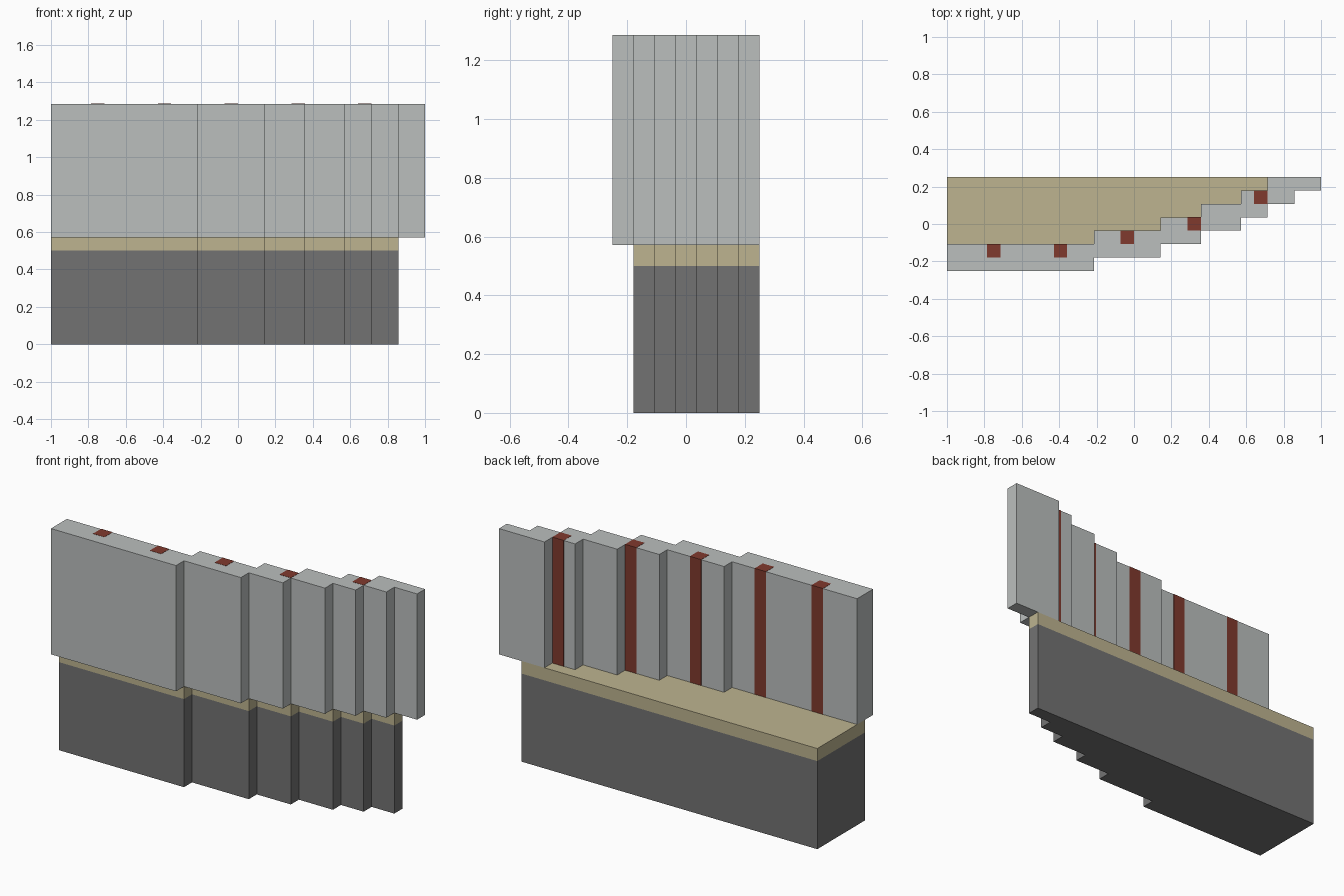
import bpy
import bmesh

cube = bpy.data.objects.get("Cube")
if cube:
    bpy.data.objects.remove(cube, do_unlink=True)

U = 1 / 14                          # grid unit shared by every part
STEPS = [11, 16, 19, 22, 24, 26]    # x of each step, counted from the right end
LENGTH, BACK = 28, 7


def material(name, rgb):
    mat = bpy.data.materials.new(name)
    mat.use_nodes = True
    color = (*rgb, 1)
    mat.diffuse_color = color
    bsdf = next(n for n in mat.node_tree.nodes if n.type == "BSDF_PRINCIPLED")
    bsdf.inputs["Base Color"].default_value = color
    bsdf.inputs["Roughness"].default_value = 0.9
    return mat


def prism(name, outline, z0, z1, mat):
    """Extrude a plan outline, given in grid units, from z0 to z1."""
    bm = bmesh.new()
    verts = [bm.verts.new(((x - LENGTH / 2) * U, (y - BACK / 2) * U, z0 * U))
             for x, y in outline]
    face = bm.faces.new(verts)
    top = bmesh.ops.extrude_face_region(bm, geom=[face])["geom"]
    moved = [v for v in top if isinstance(v, bmesh.types.BMVert)]
    bmesh.ops.translate(bm, verts=moved, vec=(0, 0, (z1 - z0) * U))
    bmesh.ops.recalc_face_normals(bm, faces=bm.faces)
    mesh = bpy.data.meshes.new(name)
    bm.to_mesh(mesh)
    bm.free()
    mesh.materials.append(mat)
    obj = bpy.data.objects.new(name, mesh)
    bpy.context.collection.objects.link(obj)
    return obj


def staircase(start, edges, end):
    """Stepped line that rises one unit in y at each edge."""
    points = [(0, start)]
    for i, x in enumerate(edges):
        points += [(x, start + i), (x, start + i + 1)]
    return points + [(end, start + len(edges))]


concrete = material("pale grey concrete", (0.497, 0.521, 0.515))
stone = material("dark grey stone", (0.171, 0.171, 0.171))
sand = material("sand", (0.509, 0.456, 0.279))
rust = material("rust red", (0.216, 0.042, 0.027))

# Stepped foundation with a sandy ledge on top
footing = staircase(1, STEPS[:-1], STEPS[-1]) + [(STEPS[-1], BACK), (0, BACK)]
prism("foundation", footing, 0, 7, stone)
prism("ledge", footing, 7, 8, sand)

# Stepped wall, two units thick, overhanging the foundation
front_line = staircase(0, STEPS, LENGTH)
back_line = staircase(2, STEPS[:-1], LENGTH)
prism("wall", front_line + back_line[::-1], 8, 18, concrete)

# Posts set into the back of the wall, a hair proud of its surface
PROUD = 0.015
for i in range(5):
    x = 3 + 5 * i
    back = 2 + sum(x >= s for s in STEPS)
    square = [(x, back - 1), (x + 1, back - 1),
              (x + 1, back + PROUD), (x, back + PROUD)]
    prism(f"post_{i + 1}", square, 8, 18 + PROUD, rust)
